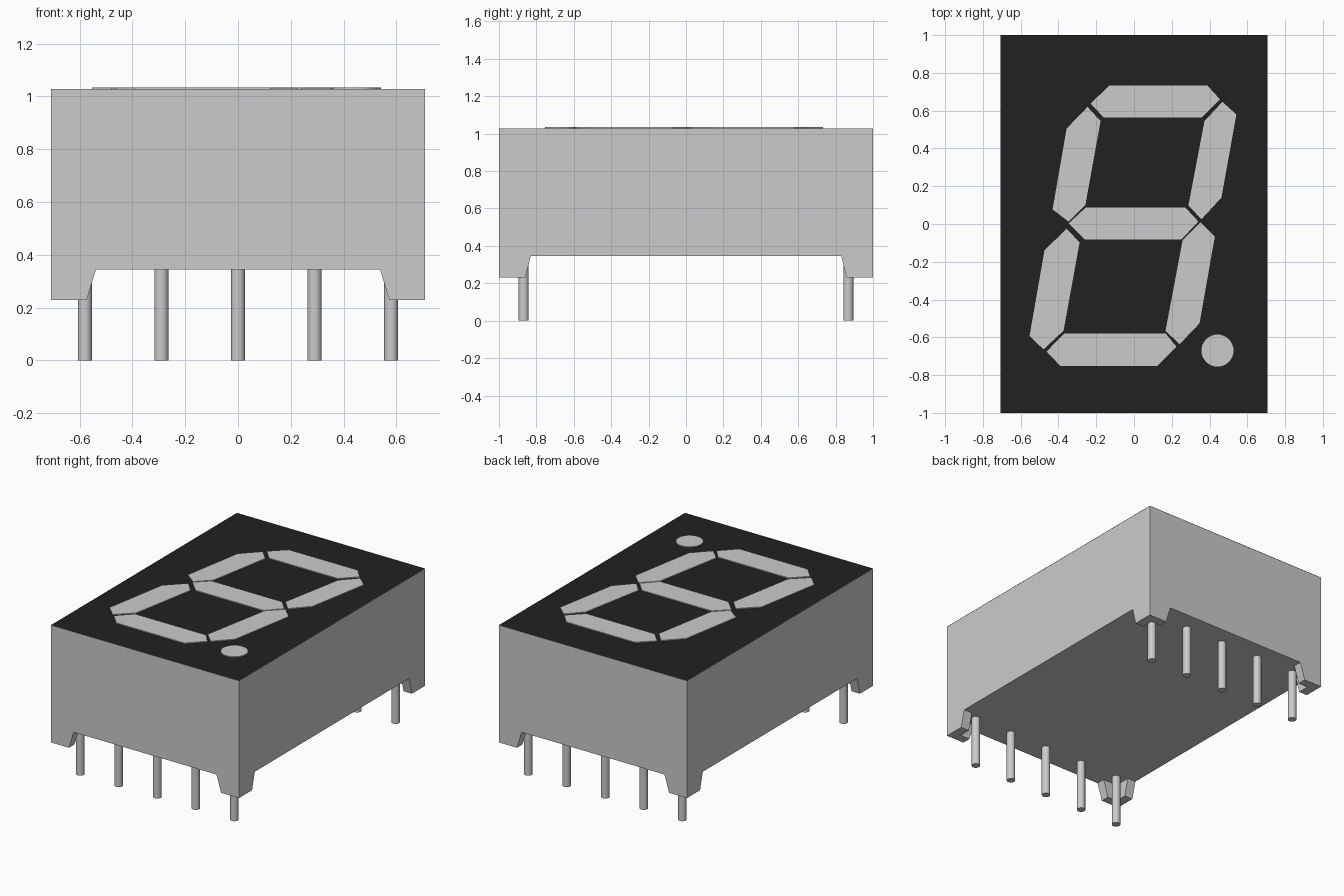
import bpy, bmesh, math
from mathutils import Vector

if "Cube" in bpy.data.objects:
    bpy.data.objects.remove(bpy.data.objects["Cube"])

HX, HY = 0.708, 1.0            # half width, half length
Z_FOOT, Z_UNDER, Z_TOP = 0.23, 0.345, 1.028


def prism(name, points, direction):
    """Extrude a closed outline of 3D points along a direction."""
    bm = bmesh.new()
    face = bm.faces.new([bm.verts.new(p) for p in points])
    ext = bmesh.ops.extrude_face_region(bm, geom=[face])
    moved = [g for g in ext["geom"] if isinstance(g, bmesh.types.BMVert)]
    bmesh.ops.translate(bm, verts=moved, vec=Vector(direction))
    bmesh.ops.recalc_face_normals(bm, faces=bm.faces)
    mesh = bpy.data.meshes.new(name)
    bm.to_mesh(mesh)
    bm.free()
    obj = bpy.data.objects.new(name, mesh)
    bpy.context.collection.objects.link(obj)
    return obj


def rect(hx, hy, z):
    return [(-hx, -hy, z), (hx, -hy, z), (hx, hy, z), (-hx, hy, z)]


def cylinder(name, radius, depth, location, sides):
    bpy.ops.mesh.primitive_cylinder_add(vertices=sides, radius=radius,
                                        depth=depth, location=location)
    obj = bpy.context.object
    obj.name = name
    bpy.ops.object.shade_smooth_by_angle(angle=math.radians(40))
    return obj


# Housing: a block whose underside is cut away to leave L-shaped corner feet
housing = prism("housing", rect(HX, HY, Z_FOOT), (0, 0, Z_TOP - Z_FOOT))


def channel(low, high):
    """Flared channel profile: half width low at foot level, high at underside."""
    drop = 0.1
    slope = (low - high) / (Z_UNDER - Z_FOOT)
    wide = low + slope * drop
    return [(-wide, Z_FOOT - drop), (wide, Z_FOOT - drop), (high, Z_UNDER), (-high, Z_UNDER)]


cutters = [
    prism("cutter_lengthwise", [(a, -1.2, z) for a, z in channel(0.573, 0.538)], (0, 2.4, 0)),
    prism("cutter_crosswise", [(-1, a, z) for a, z in channel(0.86, 0.83)], (2, 0, 0)),
    prism("cutter_core", rect(0.645, 0.94, 0.1), (0, 0, Z_UNDER - 0.1)),
]
for cutter in cutters:
    mod = housing.modifiers.new(cutter.name, "BOOLEAN")
    mod.operation = "DIFFERENCE"
    mod.solver = "EXACT"
    mod.object = cutter
    cutter.hide_render = True
    cutter.hide_set(True)

# Black front panel laid over the housing top
black = bpy.data.materials.new("black_panel")
black.diffuse_color = (0.015, 0.015, 0.015, 1)
black.use_nodes = True
black.node_tree.nodes["Principled BSDF"].inputs["Base Color"].default_value = black.diffuse_color
mesh = bpy.data.meshes.new("front_panel")
mesh.from_pydata(rect(HX, HY, Z_TOP + 0.001), [], [(0, 1, 2, 3)])
mesh.materials.append(black)
bpy.context.collection.objects.link(bpy.data.objects.new("front_panel", mesh))

# Seven slanted light segments, slightly proud of the panel
segments = {
    "top": [(-.13, .733), (.389, .733), (.455, .66), (.357, .563), (-.16, .563), (-.23, .638)],
    "upper_left": [(-.246, .62), (-.177, .545), (-.257, .103), (-.347, .013), (-.431, .077), (-.357, .505)],
    "upper_right": [(.468, .647), (.542, .58), (.463, .14), (.357, .025), (.288, .098), (.373, .545)],
    "middle": [(-.256, .087), (.272, .087), (.341, .013), (.251, -.082), (-.262, -.082), (-.346, .003)],
    "lower_left": [(-.357, -.024), (-.288, -.098), (-.373, -.565), (-.479, -.664), (-.553, -.592), (-.474, -.14)],
    "lower_right": [(.352, .01), (.428, -.066), (.347, -.526), (.241, -.637), (.167, -.565), (.257, -.087)],
    "bottom": [(-.368, -.579), (.167, -.579), (.225, -.65), (.124, -.752), (-.39, -.752), (-.463, -.675)],
}
for name, outline in segments.items():
    prism("segment_" + name, [(x, y, Z_TOP - 0.005) for x, y in outline], (0, 0, 0.012))

# Decimal point
cylinder("decimal_point", 0.085, 0.012, (0.442, -0.67, Z_TOP + 0.001), 32)

# Two rows of five pins
for row, y in (("front", -0.868), ("back", 0.868)):
    for i in range(5):
        cylinder(f"pin_{row}_{i + 1}", 0.027, 0.36, ((i - 2) * 0.29, y, 0.18), 20)
